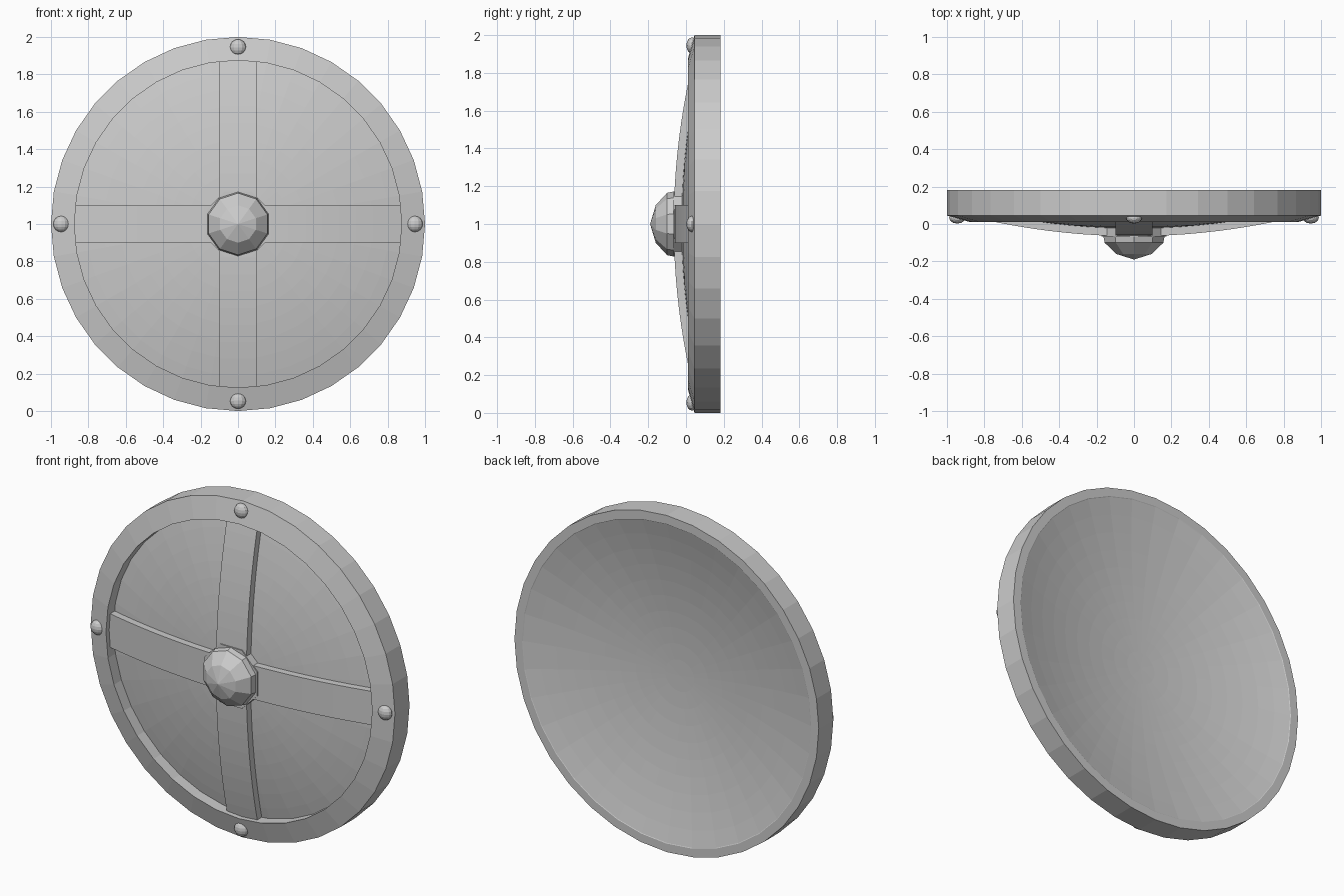
import bpy, bmesh, math

if "Cube" in bpy.data.objects:
    bpy.data.objects.remove(bpy.data.objects["Cube"])

C = 7.3  # twice the bowl curvature radius


def make(name, bm):
    bmesh.ops.recalc_face_normals(bm, faces=bm.faces)
    me = bpy.data.meshes.new(name)
    bm.to_mesh(me)
    bm.free()
    ob = bpy.data.objects.new(name, me)
    ob.location.z = 1
    bpy.context.collection.objects.link(ob)
    return ob


def lathe(name, profile, sides, closed=False, phase=0.0):
    """Spin (radius, y) points around the y axis."""
    bm = bmesh.new()
    rings = []
    for r, y in profile:
        n = 1 if r == 0 else sides
        rings.append([bm.verts.new((r * math.sin(phase + 2 * math.pi * i / sides), y,
                                    r * math.cos(phase + 2 * math.pi * i / sides)))
                      for i in range(n)])
    pairs = list(zip(rings, rings[1:]))
    if closed:
        pairs.append((rings[-1], rings[0]))
    for a, b in pairs:
        for i in range(sides):
            j = (i + 1) % sides
            vs = [a[i % len(a)], a[j % len(a)], b[j % len(b)], b[i % len(b)]]
            bm.faces.new(list(dict.fromkeys(vs)))
    return make(name, bm)


def strap(name, vertical):
    """Curved band following the bowl."""
    bm = bmesh.new()
    rows = []
    n = 20
    for k in range(n + 1):
        t = -0.9 + 1.8 * k / n
        y = -0.065 + t * t / C
        pts = [(t, y, -0.1), (t, y, 0.1), (t, y + 0.06, 0.1), (t, y + 0.06, -0.1)]
        if vertical:
            pts = [(p[2], p[1], p[0]) for p in pts]
        rows.append([bm.verts.new(p) for p in pts])
    for a, b in zip(rows, rows[1:]):
        for i in range(4):
            j = (i + 1) % 4
            bm.faces.new((a[i], a[j], b[j], b[i]))
    bm.faces.new(rows[0])
    bm.faces.new(rows[-1])
    return make(name, bm)


# Bowl: convex front, hollow back
front = [(0.09 * i, -0.025 + (0.09 * i) ** 2 / C) for i in range(11)]
back = [(0.095 * i, 0.057 + (0.095 * i) ** 2 / C) for i in range(10, -1, -1)]
lathe("shield_bowl", front + back, 36)

# Rim with sloped front
lathe("rim", [(0.875, 0.01), (1, 0.045), (1, 0.182), (0.95, 0.182), (0.9, 0.15), (0.875, 0.12)],
      36, closed=True)

# Crossed straps
strap("horizontal_strap", False)
strap("vertical_strap", True)

# Central boss and its eight-sided base plate
lathe("boss", [(0, -0.19), (0.1, -0.16), (0.165, -0.1), (0.173, -0.06), (0.15, 0), (0, 0)], 10)
lathe("boss_plate", [(0, -0.067), (0.187, -0.067), (0.187, 0), (0, 0)], 8, phase=math.radians(32 - 9.5))

# Rim rivets
for i, (x, z) in enumerate([(0, 0.945), (0, -0.945), (0.945, 0), (-0.945, 0)]):
    bm = bmesh.new()
    bmesh.ops.create_uvsphere(bm, u_segments=12, v_segments=8, radius=0.043)
    for v in bm.verts:
        v.co = (v.co.x + x, v.co.y * 0.72 + 0.033, v.co.z + z)
    make(f"rivet_{i + 1}", bm)
